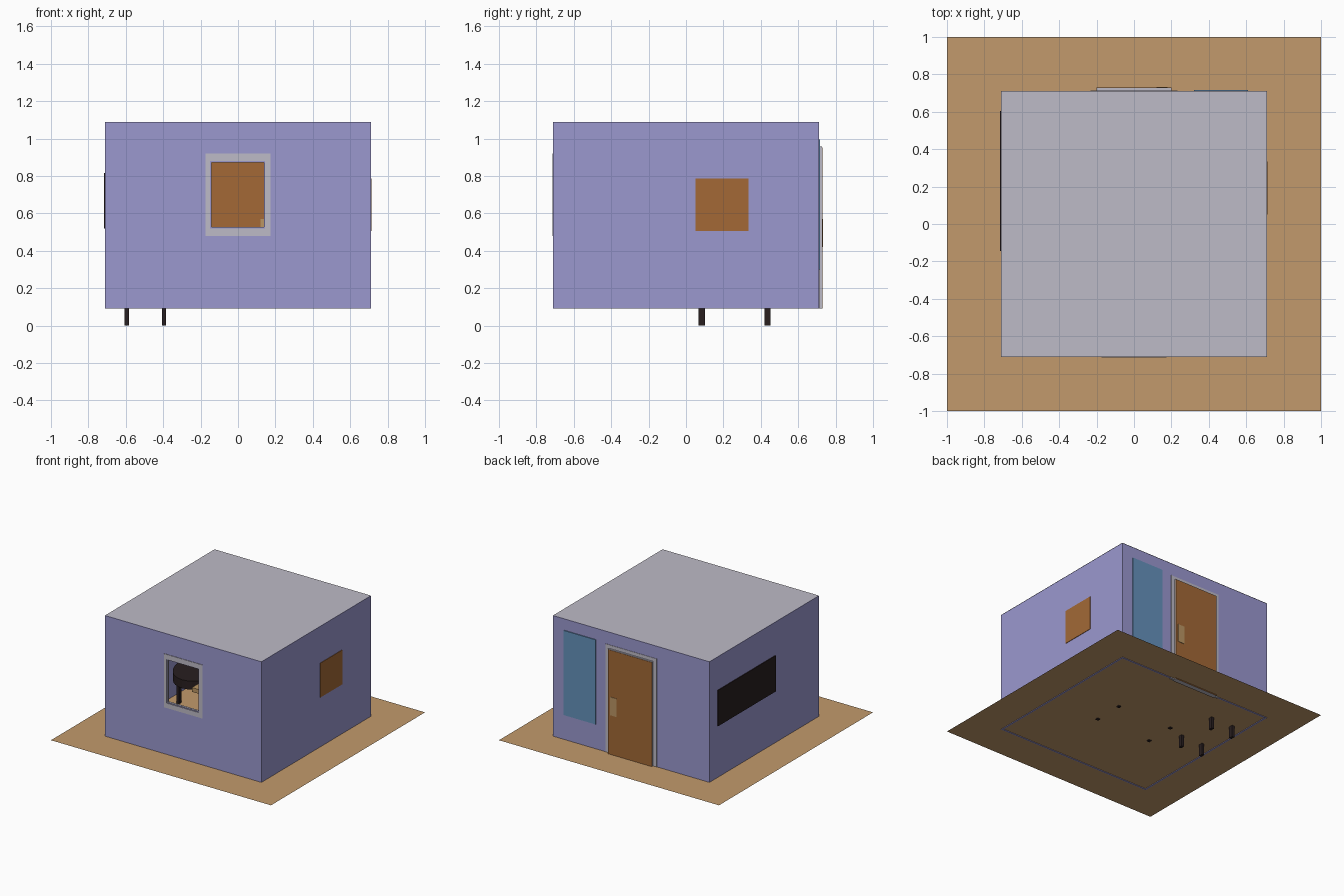
import bpy, bmesh, math

if "Cube" in bpy.data.objects:
    bpy.data.objects.remove(bpy.data.objects["Cube"])


def mat(name, r, g, b):
    lin = lambda c: (c / 255 / 12.92) if c < 11 else ((c / 255 + 0.055) / 1.055) ** 2.4
    m = bpy.data.materials.new(name)
    m.diffuse_color = (lin(r), lin(g), lin(b), 1)
    m.use_nodes = True
    m.node_tree.nodes["Principled BSDF"].inputs["Base Color"].default_value = m.diffuse_color
    return m


LILAC = mat("lilac wall", 155, 152, 207)
GREY = mat("pale grey", 190, 187, 199)
TAN = mat("tan floor", 194, 154, 108)
BROWN = mat("brown wood", 163, 105, 54)
DARK = mat("near black", 40, 30, 31)
BLUE = mat("muted blue", 101, 146, 188)
HANDLE = mat("light wood", 187, 150, 100)


def finish(name, bm, m):
    me = bpy.data.meshes.new(name)
    bm.to_mesh(me)
    bm.free()
    me.materials.append(m)
    ob = bpy.data.objects.new(name, me)
    bpy.context.collection.objects.link(ob)
    return ob


def add_box(bm, x, y, z):
    """Box from (low, high) ranges."""
    vs = bmesh.ops.create_cube(bm, size=1)["verts"]
    for v in vs:
        for i, (lo, hi) in enumerate((x, y, z)):
            v.co[i] = lo if v.co[i] < 0 else hi


def box(name, m, x, y, z):
    bm = bmesh.new()
    add_box(bm, x, y, z)
    return finish(name, bm, m)


def ring(name, m, xo, zo, xi, zi, y):
    """Rectangular frame in the xz plane with a hole."""
    bm = bmesh.new()
    add_box(bm, (xo[0], xi[0]), y, zo)
    add_box(bm, (xi[1], xo[1]), y, zo)
    add_box(bm, xi, y, (zo[0], zi[0]))
    add_box(bm, xi, y, (zi[1], zo[1]))
    return finish(name, bm, m)


def plane(name, m, h, z):
    bm = bmesh.new()
    bmesh.ops.create_grid(bm, x_segments=1, y_segments=1, size=h)
    for v in bm.verts:
        v.co.z = z
    return finish(name, bm, m)


W, T = 0.71, 0.012          # half width and wall thickness
Z0, Z1 = 0.092, 1.088       # wall bottom and top
G = 0.097                   # floor level

# shell
plane("floor", TAN, 1.0, G)
plane("roof", GREY, W, 1.09)
WX, WZ = (-0.145, 0.14), (0.525, 0.875)
ring("front_wall", LILAC, (-W, W), (Z0, Z1), WX, WZ, (-W, -W + T))
box("back_wall", LILAC, (-W, W), (W - T, W), (Z0, Z1))
for n, s in (("left_wall", -1), ("right_wall", 1)):
    box(n, LILAC, sorted((s * W, s * (W - T))), (-W + T, W - T), (Z0, Z1))

# window frame: outer face and thin inner lip
ring("window_frame", GREY, (-0.175, 0.175), (0.48, 0.92),
     (-0.15, 0.145), (0.52, 0.88), (-0.714, -0.685))
ring("window_lip", GREY, (-0.15, 0.145), (0.52, 0.88),
     (-0.143, 0.138), (0.527, 0.873), (-0.706, -0.69))

# door with frame, brown facings and handle plates on both sides
box("door_frame", GREY, (-0.232, 0.232), (0.694, 0.713), (0.09, 0.985))
box("door_slab", GREY, (-0.2, 0.2), (0.69, 0.727), (0.09, 0.957))
for n, y in (("outer", (0.727, 0.729)), ("inner", (0.687, 0.69))):
    box("door_facing_" + n, BROWN, (-0.2, 0.2), y, (0.09, 0.953))
for n, y in (("outer", (0.729, 0.732)), ("inner", (0.68, 0.687))):
    box("door_handle_" + n, HANDLE, (0.12, 0.178), y, (0.42, 0.57))

# panels that show on both sides of the walls
box("blue_panel", BLUE, (0.32, 0.61), (0.694, 0.717), (0.30, 0.995))
box("picture", BROWN, (0.692, 0.714), (0.05, 0.335), (0.505, 0.787))
box("wall_screen", DARK, (-0.716, -0.69), (-0.145, 0.605), (0.52, 0.815))


def legs(name, cx, cy, dx, dy, rx, ry, z):
    for i, sx in enumerate((-1, 1)):
        for j, sy in enumerate((-1, 1)):
            x, y = cx + sx * dx, cy + sy * dy
            box(f"{name}_leg_{i}{j}", DARK, (x - rx, x + rx), (y - ry, y + ry), z)


# central table
box("table_top", HANDLE, (-0.3, 0.3), (-0.17, 0.17), (0.365, 0.4))
legs("table", 0, 0, 0.252, 0.124, 0.012, 0.012, (0.09, 0.365))

# oval side table, its legs run through the floor
bm = bmesh.new()
bmesh.ops.create_cone(bm, cap_ends=True, segments=32, radius1=1, radius2=1, depth=1)
for v in bm.verts:
    v.co = (-0.495 + v.co.x * 0.2, 0.26 + v.co.y * 0.28, 0.32 + v.co.z * 0.07)
finish("side_table_top", bm, DARK)
legs("side_table", -0.495, 0.26, 0.1, 0.176, 0.011, 0.017, (0.0, 0.29))
